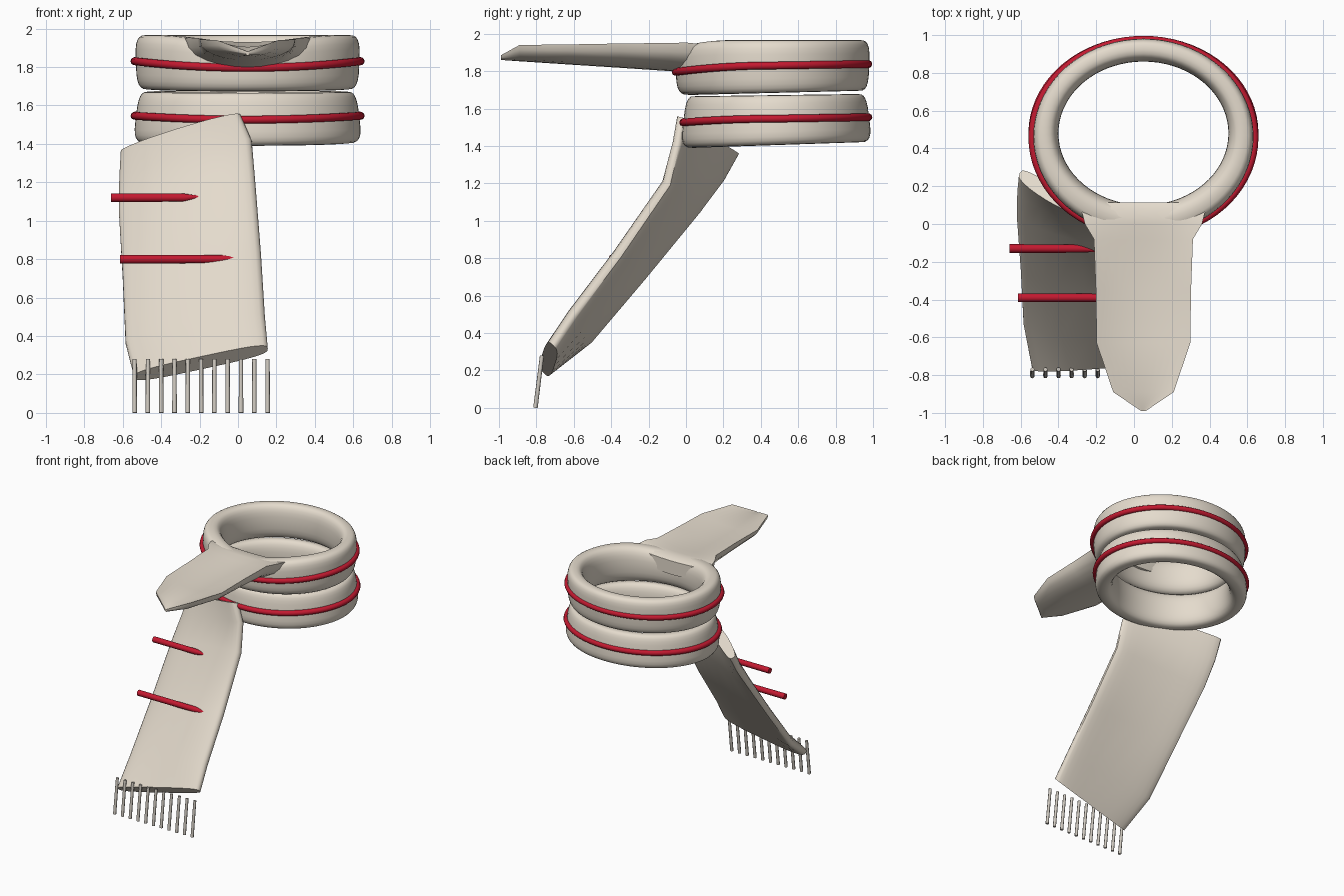
import bpy, bmesh, math
from mathutils import Vector

if "Cube" in bpy.data.objects:
    bpy.data.objects.remove(bpy.data.objects["Cube"])


def material(name, color):
    m = bpy.data.materials.new(name)
    m.diffuse_color = (*color, 1)
    m.use_nodes = True
    m.node_tree.nodes["Principled BSDF"].inputs["Base Color"].default_value = m.diffuse_color
    return m


CREAM = material("cream_wool", (0.78, 0.71, 0.61))
RED = material("red_wool", (0.55, 0.01, 0.03))
GREY = material("fringe_wool", (0.62, 0.58, 0.52))


def loft(name, sections, mat, closed=False, angle=50):
    """Skin a list of closed cross-sections into one smooth mesh."""
    bm = bmesh.new()
    rows = [[bm.verts.new(p) for p in s] for s in sections]
    n = len(rows[0])
    for i in range(len(rows) if closed else len(rows) - 1):
        a, b = rows[i], rows[(i + 1) % len(rows)]
        for k in range(n):
            bm.faces.new((a[k], a[(k + 1) % n], b[(k + 1) % n], b[k]))
    if not closed:
        bm.faces.new(rows[0])
        bm.faces.new(rows[-1])
    bmesh.ops.recalc_face_normals(bm, faces=bm.faces)
    mesh = bpy.data.meshes.new(name)
    bm.to_mesh(mesh)
    bm.free()
    ob = bpy.data.objects.new(name, mesh)
    bpy.context.collection.objects.link(ob)
    mesh.materials.append(mat)
    bpy.ops.object.select_all(action='DESELECT')
    ob.select_set(True)
    bpy.context.view_layer.objects.active = ob
    bpy.ops.object.shade_smooth_by_angle(angle=math.radians(angle))
    return ob


def tube(name, points, radii, mat, closed=False, sides=10):
    """Round cord along a path, one radius per point."""
    pts = [Vector(p) for p in points]
    n = len(pts)
    sections = []
    for i, p in enumerate(pts):
        a = pts[i - 1] if (i or closed) else p
        b = pts[(i + 1) % n] if (i < n - 1 or closed) else p
        t = (b - a).normalized()
        ref = Vector((0, 0, 1)) if abs(t.z) < 0.8 else Vector((1, 0, 0))
        u = t.cross(ref).normalized()
        v = t.cross(u)
        sections.append([p + radii[i] * (math.cos(w) * u + math.sin(w) * v)
                         for w in (2 * math.pi * k / sides for k in range(sides))])
    return loft(name, sections, mat, closed)


def power(c, e):
    return math.copysign(abs(c) ** e, c)


def collar(name, top, bottom, flare, front):
    """Elliptical band; top and bottom map (sin a) to height."""
    sections = []
    for i in range(72):
        a = 2 * math.pi * i / 72
        c, s = math.cos(a), math.sin(a)
        zt, zb = top(s), bottom(s)
        sec = []
        for k in range(24):
            w = 2 * math.pi * k / 24
            e = 0.58 if math.cos(w) > 0 else 0.8
            r, h = power(math.cos(w), e), power(math.sin(w), e)
            f = (r + 1) / 2
            grow = -flare * h * f
            cy = (front + 0.98) / 2
            inner = Vector((0.05 + 0.45 * c, 0.48 + 0.38 * s))
            outer = Vector((0.05 + (0.582 + grow) * c, cy + (0.98 - cy + grow) * s))
            p = inner.lerp(outer, f)
            sec.append((p.x, p.y, (zt + zb) / 2 + h * (zt - zb) / 2))
        sections.append(sec)
    return loft(name, sections, CREAM, True)


# neck wraps
collar("upper_wrap", lambda s: 1.967 - 0.04 * max(0, -s) ** 6,
       lambda s: 1.684 + 0.011 * s, -0.005, -0.055)
collar("lower_wrap", lambda s: 1.672 + 0.006 * s, lambda s: 1.405 + 0.015 * s, 0.016, -0.015)

# stripes around the wraps
for name, base, dip, front in (("upper_stripe", 1.83, 0.034, -0.06),
                               ("lower_stripe", 1.546, 0.02, -0.02)):
    path = []
    for i in range(72):
        a = 2 * math.pi * i / 72
        cy = (front + 0.98) / 2
        z = base - dip * max(0, -math.sin(a)) ** 2 + 0.008 * max(0, math.sin(a))
        path.append((0.05 + 0.588 * math.cos(a), cy + (0.975 - cy) * math.sin(a), z))
    tube(name, path, [0.021] * 72, RED, True)

# front flap: shallow trough; rows of y, half width, edge z, underside z, upper middle z
flap = []
for y, hw, ze, zb, zt in ((0.115, 0.33, 1.93, 1.80, 1.91), (0.08, 0.33, 1.945, 1.79, 1.93),
                          (0.0, 0.31, 1.953, 1.79, 1.93),
                          (-0.08, 0.262, 1.951, 1.80, 1.92), (-0.35, 0.252, 1.948, 1.818, 1.905),
                          (-0.63, 0.248, 1.943, 1.836, 1.90), (-0.89, 0.16, 1.94, 1.853, 1.905),
                          (-0.99, 0.012, 1.885, 1.86, 1.88)):
    sec = []
    for k in range(13):
        w = math.pi * k / 12
        sec.append((0.05 - hw * math.cos(w), y, ze - (ze - zb) * math.sin(w) ** 0.85))
    for k in range(1, 12):
        u = 1 - k / 6
        sec.append((0.05 + hw * u, y, ze - (ze - zt) * (1 - u * u)))
    flap.append(sec)
loft("front_flap", flap, CREAM)

# hanging tail: sections span a left and a right edge path
left = [(-0.605, 0.27, 1.36), (-0.615, 0.19, 1.22), (-0.62, 0.06, 1.05), (-0.60, -0.23, 0.70),
        (-0.585, -0.52, 0.36), (-0.54, -0.76, 0.185)]
right = [(0.01, -0.03, 1.555), (0.07, -0.05, 1.42), (0.09, -0.10, 1.20), (0.12, -0.36, 0.82),
         (0.14, -0.60, 0.50), (0.155, -0.71, 0.335)]
bulge = [0.03, 0.035, 0.04, 0.035, 0.03, 0.0]
left, right = [Vector(p) for p in left], [Vector(p) for p in right]
tail = []
for i, (a, b) in enumerate(zip(left, right)):
    j, k = max(i - 1, 0), min(i + 1, len(left) - 1)
    down = (left[k] + right[k]) - (left[j] + right[j])
    n = down.cross(b - a).normalized()
    if n.y > 0:
        n = -n
    sec = []
    for w in (2 * math.pi * q / 28 for q in range(28)):
        u, h = power(math.cos(w), 0.6), power(math.sin(w), 0.6)
        sec.append(a.lerp(b, (u + 1) / 2) + n * (0.046 * h + bulge[i] * (1 - u * u)))
    tail.append(sec)
loft("hanging_tail", tail, CREAM)

# tail stripes, pinched where they sink into the wool
for i, (x0, x1, y, z) in enumerate(((-0.66, -0.18, -0.13, 1.12), (-0.615, 0.015, -0.39, 0.80))):
    tube(f"tail_stripe_{i}", [(x0, y, z), (x1 - 0.1, y, z), (x1, y - 0.012, z + 0.003)],
         [0.023, 0.022, 0.004], RED)

# fringe
for i in range(11):
    x = -0.538 + 0.0692 * i
    tube(f"fringe_{i}", [(x, -0.805, 0), (x, -0.77, 0.28)], [0.012, 0.011], GREY, sides=8)
